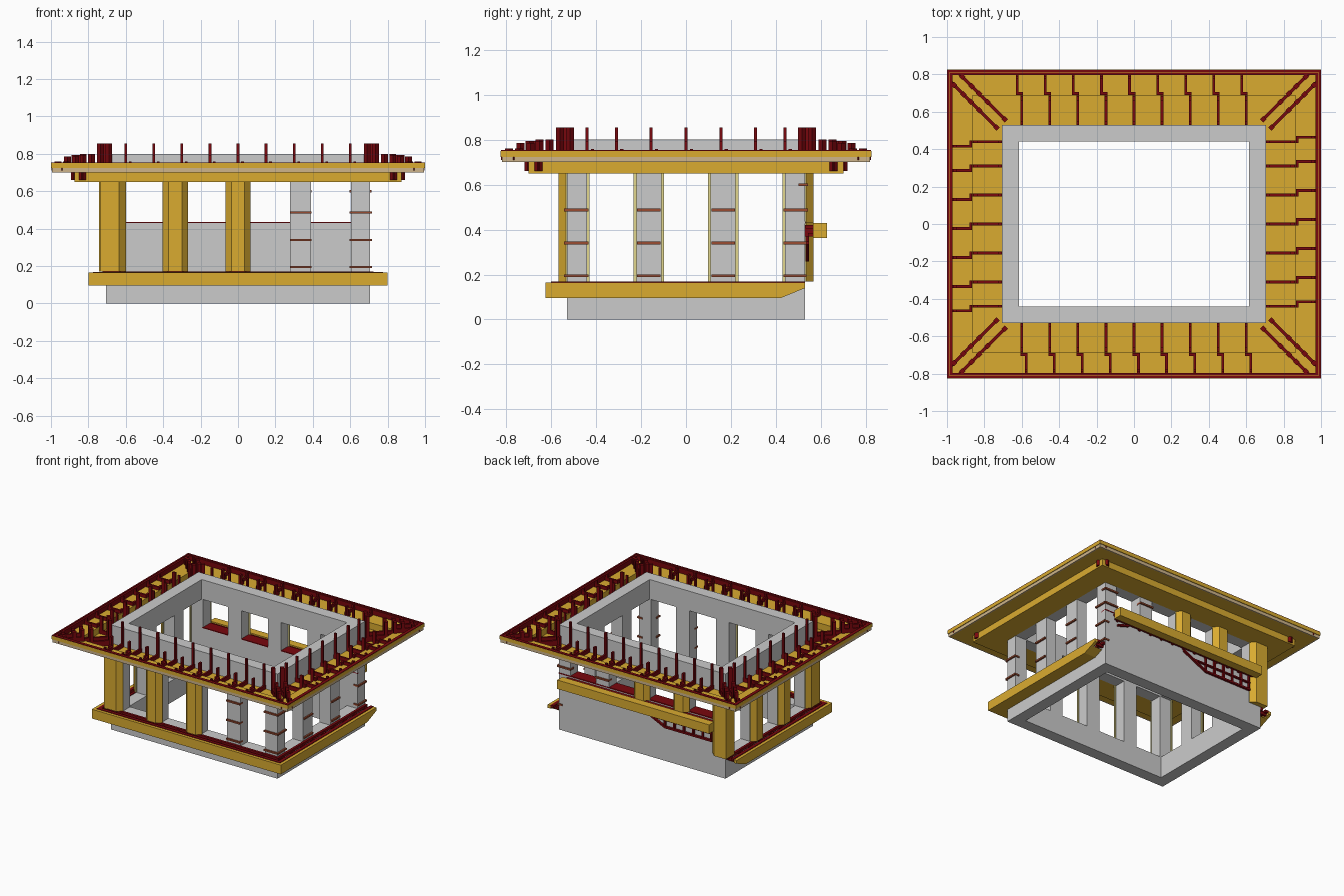
import bpy, bmesh
from mathutils import Vector

if "Cube" in bpy.data.objects:
    bpy.data.objects.remove(bpy.data.objects["Cube"])

HX, HY = 0.705, 0.53          # half sizes of the masonry walls


def material(name, col):
    m = bpy.data.materials.new(name)
    m.diffuse_color = (*col, 1)
    m.use_nodes = True
    m.node_tree.nodes["Principled BSDF"].inputs["Base Color"].default_value = m.diffuse_color
    return m


YELLOW = material("ochre_panel", (0.70, 0.41, 0.03))
TAN = material("tan_panel", (0.62, 0.46, 0.26))
PALE = material("pale_lining", (0.76, 0.68, 0.27))
RED = material("red_framing", (0.19, 0.002, 0.004))
RUST = material("rust_bracket", (0.32, 0.07, 0.03))


def finish(name, bm, mat=None):
    bmesh.ops.recalc_face_normals(bm, faces=bm.faces)
    me = bpy.data.meshes.new(name)
    bm.to_mesh(me)
    bm.free()
    ob = bpy.data.objects.new(name, me)
    bpy.context.collection.objects.link(ob)
    if mat:
        me.materials.append(mat)
    return ob


def prism(bm, pts, z0, z1):
    lo = [bm.verts.new((x, y, z0)) for x, y in pts]
    hi = [bm.verts.new((x, y, z1)) for x, y in pts]
    n = len(pts)
    bm.faces.new(lo)
    bm.faces.new(hi)
    for i in range(n):
        j = (i + 1) % n
        bm.faces.new((lo[i], lo[j], hi[j], hi[i]))


def at(side, t, d):
    """Point t along a wall and d outside it (0 front, 1 right, 2 back, 3 left)."""
    return [(t, -HY - d), (HX + d, t), (-t, HY + d), (-HX - d, -t)][side]


def box(bm, side, t0, t1, d0, d1, z0, z1):
    prism(bm, [at(side, t, d) for t, d in ((t0, d0), (t1, d0), (t1, d1), (t0, d1))], z0, z1)


def sweep(bm, prof, closed=True):
    """Run a (distance from wall, z) profile around the building."""
    rings = []
    for sx, sy in ((-1, 1), (-1, -1), (1, -1), (1, 1)):
        rings.append([bm.verts.new((sx * (HX + d), sy * (HY + d) if closed or sy < 0 else HY, z))
                      for d, z in prof])
    n = len(prof)
    for a in range(4 if closed else 3):
        A, B = rings[a], rings[(a + 1) % 4]
        for i in range(n):
            j = (i + 1) % n
            bm.faces.new((A[i], A[j], B[j], B[i]))
    if not closed:
        bm.faces.new(rings[0])
        bm.faces.new(rings[3])


def ring(name, prof, mat=None):
    bm = bmesh.new()
    sweep(bm, prof)
    return finish(name, bm, mat)


# Masonry: base, taller back wall, upper beam
ring("base_wall", [(-.09, 0), (0, 0), (0, .165), (-.09, .165)])
ring("upper_beam", [(-.09, .65), (0, .65), (0, .80), (-.09, .80)])
bm = bmesh.new()
box(bm, 2, -HX, HX, -.09, 0, .165, .43)
finish("back_wall", bm)

# Masonry columns
XS = (-.655, -.335, 0, .335, .655)
YS = (-.485, -.165, .165, .485)
bm = bmesh.new()
for s in (0, 2):
    for x in XS:
        w = .05 if abs(x) > .6 else .056
        box(bm, s, x - w, x + w, -.09, 0, .165 if s == 0 else .43, .65)
for s in (1, 3):
    for y in YS[1:3]:
        box(bm, s, y - .056, y + .056, -.09, 0, .165, .65)
finish("columns", bm)

# Faceted cladding on the left half, with pale lining behind it
clad, lining = bmesh.new(), bmesh.new()
for s, ts, z0 in ((0, (-.335, 0), .17), (2, (.335, 0), .43), (3, YS[1:3], .17)):
    for t in ts:
        prism(clad, [at(s, t + a, d) for a, d in ((-.068, .004), (-.036, .038), (.036, .038), (.068, .004))], z0, .65)
        box(lining, s, t - .068, t + .068, -.004, .004, z0, .65)
for m in (1, -1):
    prism(clad, [(x, y * m) for x, y in ((-.60, -.534), (-.635, -.568), (-.735, -.568), (-.735, -.465),
                                         (-.709, -.43), (-.709, -.534))], .17, .65)
    prism(lining, [(x, y * m) for x, y in ((-.709, -.43), (-.70, -.43), (-.70, -.53), (-.60, -.53),
                                           (-.60, -.534), (-.709, -.534))], .17, .65)
finish("column_cladding", clad, YELLOW)
finish("cladding_lining", lining, PALE)

# Bracket bands on the uncovered columns
bm = bmesh.new()
for s, ts in ((0, (.335, .655)), (1, YS), (2, (-.335, -.655))):
    for t in ts:
        for z in (.195, .34, .487, .60):
            if (s == 2 and z < .45) or (s != 2 and z > .5):
                continue
            w = .052 if s == 1 else .058
            box(bm, s, t - w, t + w, -.03, .012, z - .006, z + .006)
finish("bracket_bands", bm, RUST)

# Lower sill around front and sides, ends cut at a slant
bm = bmesh.new()
sweep(bm, [(0, .095), (.095, .095), (.095, .165), (.072, .165), (.072, .125), (0, .125)], closed=False)
bmesh.ops.recalc_face_normals(bm, faces=bm.faces)
cut = bmesh.ops.bisect_plane(bm, geom=bm.verts[:] + bm.edges[:] + bm.faces[:],
                             plane_co=(0, .42, .095), plane_no=Vector((0, .045, -.11)).normalized(),
                             clear_outer=True)
bmesh.ops.holes_fill(bm, edges=[e for e in cut["geom_cut"] if isinstance(e, bmesh.types.BMEdge)])
finish("lower_sill", bm, YELLOW)

# Red framing inside the lower sill
bm = bmesh.new()
sweep(bm, [(.045, .15), (.07, .15), (.07, .168), (.045, .168)], closed=False)
sweep(bm, [(.001, .15), (.02, .15), (.02, .17), (.001, .17)], closed=False)
for s, half, n in ((0, .72, 13), (1, .5, 9), (3, .5, 9)):
    for i in range(n):
        t = -half + 2 * half * i / (n - 1)
        box(bm, s, t - .008, t + .008, 0, .07, .135, .16)
finish("lower_sill_frame", bm, RED)

# Back sill
bm = bmesh.new()
box(bm, 2, -.65, .635, .036, .098, .362, .43)
finish("back_sill", bm, YELLOW)

# Red lattice behind and below the back sill
bm = bmesh.new()
box(bm, 2, -.63, .62, .001, .036, .405, .42)
box(bm, 2, -.63, .62, .012, .036, .37, .385)
box(bm, 2, -HX, .62, -.09, .002, .428, .436)
for i in range(13):
    t = -.6 + i * .1
    box(bm, 2, t - .008, t + .008, 0, .036, .37, .42)
box(bm, 2, .2, .60, .001, .018, .258, .272)
box(bm, 2, .1, .60, .001, .018, .315, .325)
for t in (.2, .28, .36, .44, .52, .59):
    box(bm, 2, t - .006, t + .006, .001, .016, .26, .40)
for ta, tb, za, zb in ((0, .2, .36, .265), (-.6, -.5, .34, .37)):
    # slanted rail
    vs = [bm.verts.new((*at(2, t, d), z + dz)) for d in (.001, .018)
          for t, z, dz in ((ta, za, -.007), (tb, zb, -.007), (tb, zb, .007), (ta, za, .007))]
    for f in ((0, 1, 2, 3), (4, 5, 6, 7), (0, 1, 5, 4), (1, 2, 6, 5), (2, 3, 7, 6), (3, 0, 4, 7)):
        bm.faces.new([vs[i] for i in f])
finish("back_lattice", bm, RED)

# Cornice: stepped open tray with a two-tone fascia
ring("cornice_tray", [(0, .65), (.17, .65), (.17, .70), (.28, .70), (.28, .71), (.158, .71), (.158, .66), (0, .66)], YELLOW)
ring("fascia_lower", [(.28, .70), (.29, .70), (.29, .724), (.28, .724)], TAN)
ring("fascia_upper", [(.28, .724), (.295, .724), (.295, .75), (.28, .75)], YELLOW)

# Red rim rails of the cornice
bm = bmesh.new()
sweep(bm, [(.266, .715), (.28, .715), (.28, .752), (.266, .752)])
sweep(bm, [(.282, .749), (.294, .749), (.294, .754), (.282, .754)])
finish("cornice_rim", bm, RED)

# Jogged ribs with stepped posts along each side of the cornice
bm = bmesh.new()
R = .007
for s in range(4):
    ts = [-.6 + .15 * i for i in range(9)] if s % 2 == 0 else [-.44, -.31, -.155, 0, .155, .31, .44]
    for t in ts:
        u = t + .024
        box(bm, s, t - R, t + R, 0, .16, .66, .69)
        box(bm, s, t - R, u + R, .16, .175, .71, .735)
        box(bm, s, u - R, u + R, .16, .27, .71, .735)
        box(bm, s, t - R, t + R, .003, .02, .66, .855)
        box(bm, s, t - R, t + R, .13, .155, .66, .795)
        box(bm, s, u - R, u + R, .245, .262, .71, .758)
finish("cornice_ribs", bm, RED)

# Paired diagonal ribs and posts at the corners
bm = bmesh.new()
for sx in (-1, 1):
    for sy in (-1, 1):
        for o in (-.022, .022):
            def p(d, k):
                return (sx * (HX + d + o + k), sy * (HY + d - o - k))
            for d0, d1, z0, z1 in ((.0, .16, .66, .70), (.15, .265, .71, .74)):
                prism(bm, [p(d0, -.006), p(d1, -.006), p(d1, .006), p(d0, .006)], z0, z1)
            for d, z in ((.008, .855), (.10, .80), (.145, .795), (.185, .785), (.235, .76)):
                prism(bm, [p(d - .009, -.009), p(d + .009, -.009), p(d + .009, .009), p(d - .009, .009)], .66 if d < .15 else .71, z)
finish("corner_ribs", bm, RED)
